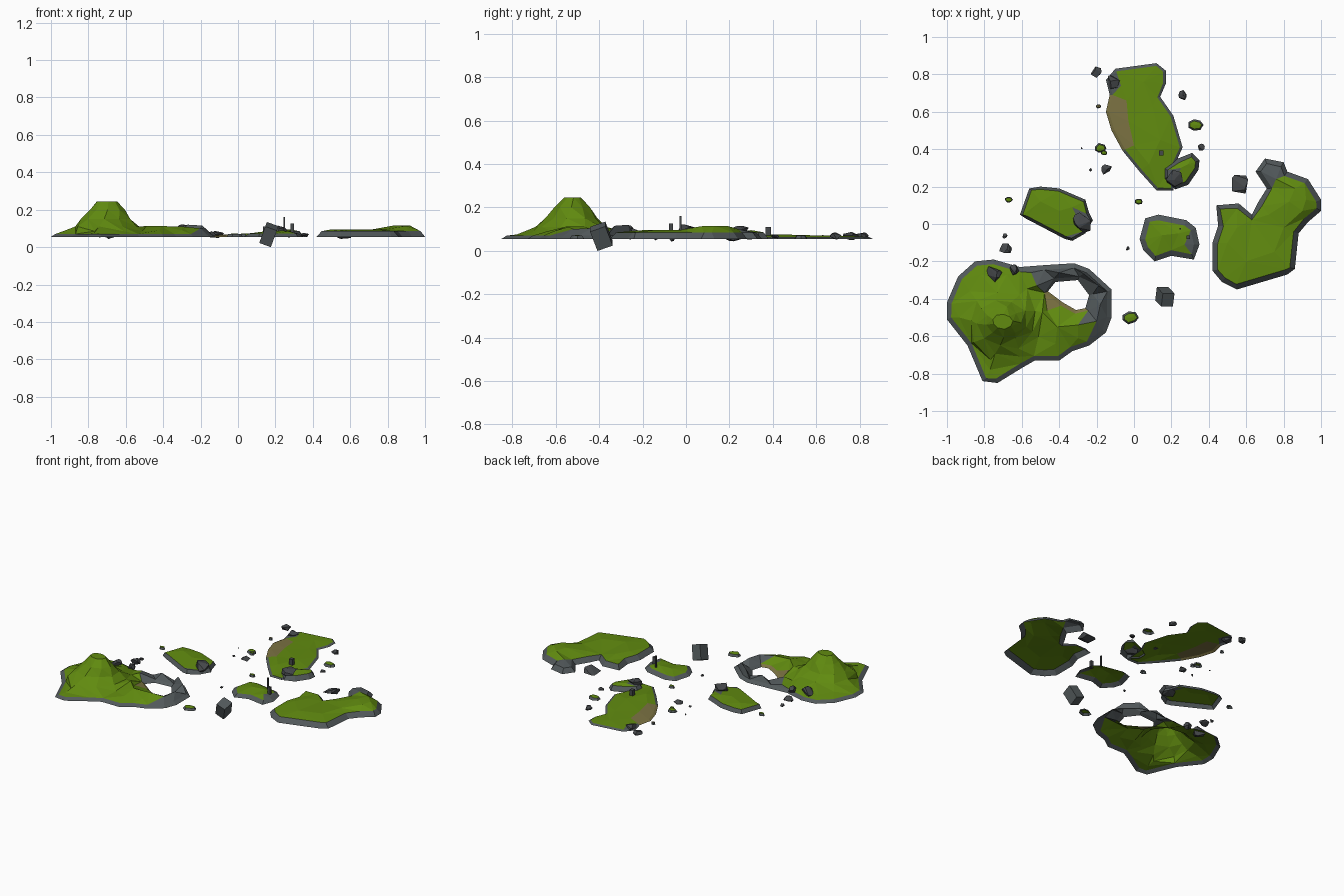
import bpy, bmesh, math, random
from mathutils import Vector
from mathutils.geometry import delaunay_2d_cdt

if "Cube" in bpy.data.objects:
    bpy.data.objects.remove(bpy.data.objects["Cube"])

random.seed(4)
BASE = 0.055


def material(name, rgb):
    m = bpy.data.materials.new(name)
    m.diffuse_color = (*rgb, 1)
    m.use_nodes = True
    m.node_tree.nodes["Principled BSDF"].inputs["Base Color"].default_value = m.diffuse_color
    return m


MATS = [material("grass", (0.12, 0.26, 0.005)), material("rock", (0.085, 0.1, 0.105)),
        material("sand", (0.2, 0.17, 0.055)), material("dark_rock", (0.06, 0.065, 0.07))]
GRASS, ROCK, SAND, DARK = range(4)


def inside(p, poly):
    hit = False
    for (ax, ay), (bx, by) in zip(poly, poly[1:] + poly[:1]):
        if (ay > p[1]) != (by > p[1]) and p[0] < ax + (p[1] - ay) * (bx - ax) / (by - ay):
            hit = not hit
    return hit


def ccw(poly):
    area = sum(a[0] * b[1] - b[0] * a[1] for a, b in zip(poly, poly[1:] + poly[:1]))
    return poly if area > 0 else poly[::-1]


def offset(poly, d):
    # move a counter-clockwise outline inward by d
    out = []
    for i, p in enumerate(poly):
        a, b = Vector(poly[i - 1]), Vector(poly[(i + 1) % len(poly)])
        t = (b - a).normalized()
        out.append((p[0] - t.y * d, p[1] + t.x * d))
    return out


def finish(bm, name):
    me = bpy.data.meshes.new(name)
    bm.to_mesh(me)
    bm.free()
    for m in MATS:
        me.materials.append(m)
    ob = bpy.data.objects.new(name, me)
    bpy.context.collection.objects.link(ob)
    return ob


def island(name, outline, rim_z, peaks, patches=(), inset=0.025, hole=None, base=BASE, top=GRASS):
    """Open shell: sloping rock skirt plus a triangulated top through the peak points."""
    bm = bmesh.new()
    loops = [(ccw(outline), inset)] + ([(ccw(hole), -0.02)] if hole else [])
    pts, edges, rims, feet = [], [], [], []
    for loop, d in loops:
        rim, n0, n = offset(loop, d), len(pts), len(loop)
        rims.append(rim)
        feet.append([bm.verts.new((x, y, base)) for x, y in loop])
        pts += [(x, y, rim_z) for x, y in rim]
        edges += [(n0 + i, n0 + (i + 1) % n) for i in range(n)]
    nrim = len(pts)

    def on_land(p):
        return inside(p, rims[0]) and not (hole and inside(p, rims[1]))

    def colour(p, default):
        for mat, poly in patches:
            if inside(p, poly):
                return mat
        return default

    pts += [p for p in peaks if on_land(p)]
    v2, _, faces, ov, _, _ = delaunay_2d_cdt([Vector(p[:2]) for p in pts], edges, [], 0, 1e-5)
    vs, lookup = [], {}
    for co, src in zip(v2, ov):
        v = bm.verts.new((co.x, co.y, pts[src[0]][2] if src else rim_z))
        vs.append(v)
        for s in src:
            lookup[s] = v
    for f in faces:
        c = sum((v2[i] for i in f), Vector((0, 0))) / len(f)
        if on_land(c):
            bm.faces.new([vs[i] for i in f]).material_index = colour(c, top)
    k = 0
    for foot in feet:
        n = len(foot)
        for i in range(n):
            j = (i + 1) % n
            f = bm.faces.new((foot[i], foot[j], lookup[k + j], lookup[k + i]))
            mat = colour(f.calc_center_median(), ROCK)
            f.material_index = mat if mat == SAND else ROCK
        k += n
    bm.normal_update()
    for f in bm.faces:
        if f.normal.z < 0:
            f.normal_flip()
    for v in [v for v in bm.verts if not v.link_faces]:
        bm.verts.remove(v)
    return finish(bm, name)


def boulder(name, x, y, z, rx, ry, rz, mat=DARK):
    bm = bmesh.new()
    for i in range(13):
        d = Vector([random.gauss(0, 1) for _ in range(3)]).normalized()
        bm.verts.new((x + d.x * rx, y + d.y * ry, z + d.z * rz))
    r = bmesh.ops.convex_hull(bm, input=bm.verts)
    bmesh.ops.delete(bm, geom=list({v for v in r["geom_interior"] if isinstance(v, bmesh.types.BMVert)}),
                     context='VERTS')
    for f in bm.faces:
        f.material_index = mat
    return finish(bm, name)


def box(name, loc, size, rot=(0, 0, 0), mat=DARK):
    bm = bmesh.new()
    bmesh.ops.create_cube(bm, size=1)
    for v in bm.verts:
        v.co = Vector(a * b for a, b in zip(v.co, size))
    for f in bm.faces:
        f.material_index = mat
    ob = finish(bm, name)
    ob.location, ob.rotation_euler = loc, [math.radians(a) for a in rot]


# large island: flat-topped hill and a rocky ring around a lagoon
hill = []
for rx, ry, z in ((0.055, 0.04, 0.245), (0.095, 0.08, 0.2), (0.13, 0.12, 0.15), (0.18, 0.165, 0.11), (0.23, 0.21, 0.085)):
    for i in range(9):
        a = math.tau * i / 9 + z * 3
        w = random.uniform(0.9, 1.1)
        hill.append((-0.705 + rx * w * math.cos(a), -0.52 + ry * w * math.sin(a), z))
ridge = [(-0.19, -0.33, 0.115), (-0.27, -0.265, 0.12), (-0.18, -0.43, 0.105), (-0.2, -0.52, 0.1),
         (-0.3, -0.54, 0.11), (-0.41, -0.55, 0.112), (-0.49, -0.47, 0.112), (-0.4, -0.26, 0.11),
         (-0.52, -0.33, 0.105), (-0.42, -0.64, 0.09), (-0.3, -0.61, 0.09), (-0.82, -0.27, 0.08),
         (-0.68, -0.27, 0.085), (-0.55, -0.26, 0.085), (-0.77, -0.78, 0.075)]
island("large_island",
       [(-.75, -.19), (-.61, -.23), (-.48, -.22), (-.32, -.21), (-.24, -.24), (-.12, -.35), (-.12, -.5),
        (-.15, -.58), (-.24, -.65), (-.33, -.68), (-.4, -.73), (-.53, -.73), (-.6, -.77), (-.73, -.85),
        (-.81, -.84), (-.89, -.65), (-1, -.51), (-1, -.42), (-.94, -.28), (-.85, -.2)],
       0.07, hill + ridge,
       [(SAND, [(-.5, -.33), (-.45, -.36), (-.34, -.44), (-.25, -.45), (-.27, -.47), (-.4, -.475), (-.49, -.42)]),
        (ROCK, [(-.65, -.2), (-.5, -.31), (-.46, -.4), (-.36, -.48), (-.25, -.49), (-.24, -.66), (0, -.6), (0, -.1), (-.65, -.1)])],
       hole=[(-.46, -.36), (-.42, -.31), (-.3, -.3), (-.24, -.38), (-.26, -.45), (-.31, -.46), (-.38, -.42)])

# north island with a sandy beach
island("north_island",
       [(-.1, .83), (.12, .86), (.17, .82), (.17, .75), (.14, .68), (.21, .58), (.26, .41), (.22, .32), (.21, .18),
        (.12, .18), (.03, .28), (-.06, .39), (-.12, .5), (-.15, .6), (-.13, .69), (-.15, .77)],
       0.063, [(-.04, .66, .068), (-.03, .55, .07), (.0, .42, .07), (.1, .63, .07), (.14, .45, .075),
               (.08, .32, .075), (.05, .76, .068), (-.07, .74, .066)],
       [(SAND, [(-.17, .7), (-.09, .7), (-.04, .56), (-.02, .4), (-.06, .35), (-.2, .5)]),
        (ROCK, [(-.2, .9), (-.09, .85), (-.05, .72), (-.2, .7)])], inset=0.015)
island("north_island_knoll",
       [(.235, .35), (.31, .38), (.35, .34), (.345, .29), (.29, .21), (.22, .185), (.16, .24), (.16, .3)],
       0.085, [(.25, .3, .095), (.29, .32, .092)],
       [(ROCK, [(.1, .1), (.26, .2), (.24, .28), (.1, .3)])], inset=0.022)

# east island with low peak
island("east_island",
       [(.7, .35), (.8, .33), (.82, .28), (.93, .24), (1, .13), (1, .07), (.93, .01), (.88, -.05), (.86, -.24),
        (.82, -.27), (.55, -.35), (.47, -.31), (.42, -.25), (.42, -.1), (.45, -.01), (.44, .1), (.56, .11),
        (.63, .05), (.66, .11), (.71, .19), (.65, .28)],
       0.085, [(.83, .12, .115), (.92, .13, .115), (.86, .19, .115), (.9, .07, .113), (.76, .24, .1), (.72, .05, .095),
               (.55, -.02, .095), (.5, -.1, .095), (.6, -.2, .095), (.75, -.15, .095), (.8, -.02, .097)],
       [(ROCK, [(.6, .4), (.85, .4), (.79, .25), (.72, .19), (.6, .2)])], inset=0.028)

# west and middle islands
island("west_island",
       [(-.56, .19), (-.5, .2), (-.4, .19), (-.26, .13), (-.24, .06), (-.22, .02), (-.26, -.05), (-.33, -.09),
        (-.37, -.08), (-.58, .03), (-.61, .05)],
       0.08, [(-.4, .07, .09), (-.5, .12, .09), (-.33, .09, .09)],
       [(ROCK, [(-.33, -.1), (-.31, .06), (-.2, .07), (-.2, -.1)])], inset=0.015)
island("middle_island",
       [(.06, .03), (.13, .05), (.28, .02), (.33, -.02), (.35, -.11), (.32, -.19), (.2, -.17), (.11, -.2),
        (.05, -.14), (.03, -.08)],
       0.073, [(.15, -.06, .085), (.24, -.05, .088), (.27, -.11, .085)],
       [(ROCK, [(.27, .05), (.28, -.05), (.26, -.12), (.28, -.2), (.4, -.2), (.4, 0)])], inset=0.03)

# standing posts
box("tall_post", (.247, -.025, .12), (.009, .009, .08))
box("short_post", (.29, -.07, .1), (.018, .018, .05))
box("north_post", (.145, .38, .09), (.025, .025, .04))

# tilted block in the water
box("tilted_block", (.165, -.39, .067), (.066, .075, .1), (20, 20, 0), ROCK)

# grassy islets
for i, (x, y, r, mat) in enumerate([(.33, .53, .045, GRASS), (-.18, .405, .035, GRASS), (-.16, .38, .018, GRASS),
                                    (-.67, .13, .022, GRASS), (.025, .12, .024, GRASS), (-.02, -.5, .047, GRASS),
                                    (-.19, .63, .015, SAND)]):
    ring = [(x + r * random.uniform(.85, 1.1) * math.cos(a), y + r * .75 * random.uniform(.85, 1.1) * math.sin(a))
            for a in (math.tau * k / 7 for k in range(7))]
    island(f"islet_{i + 1}", ring, 0.07, [(x, y, .073)], inset=r * .22, top=mat)

# boulders on land and in the water
for i, (x, y, r, z, rz) in enumerate([
        (-.2, .81, .032, .068, .02), (.265, .69, .028, .068, .018), (.565, .215, .062, .068, .025),
        (.36, .41, .02, .065, .015), (-.145, .29, .032, .068, .018), (-.235, .29, .01, .06, .008),
        (-.69, -.065, .015, .055, .012), (-.685, -.135, .036, .068, .022), (-.035, -.13, .012, .06, .008),
        (-.75, -.265, .048, .085, .035), (-.64, -.245, .03, .08, .025), (-.115, .76, .04, .068, .02),
        (-.28, .005, .062, .09, .034), (.215, .25, .055, .09, .025), (-.28, .405, .006, .06, .005)]):
    boulder(f"boulder_{i + 1}", x, y, z, r, r, rz)
